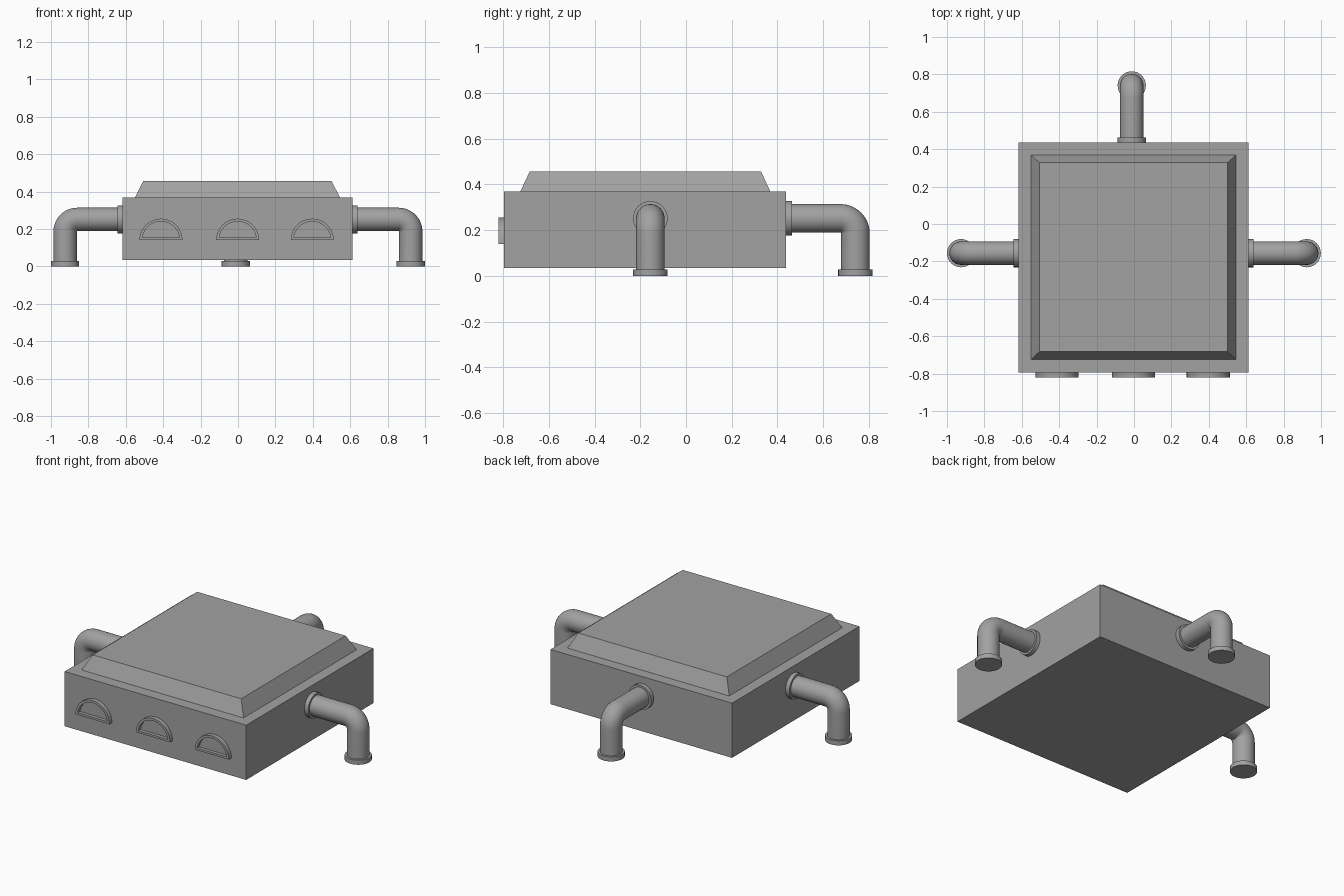
import bpy, bmesh, math
from mathutils import Matrix, Vector

cube = bpy.data.objects.get("Cube")
if cube:
    bpy.data.objects.remove(cube, do_unlink=True)

GREY = (0.36, 0.36, 0.36, 1)
grey = bpy.data.materials.new("plain grey")
grey.use_nodes = True
grey.diffuse_color = GREY
grey.node_tree.nodes["Principled BSDF"].inputs["Base Color"].default_value = GREY


def make(name, bm, matrix=None, smooth=False):
    """Turn a bmesh into a named grey object."""
    if matrix:
        bm.transform(matrix)
    bmesh.ops.recalc_face_normals(bm, faces=bm.faces)
    mesh = bpy.data.meshes.new(name)
    bm.to_mesh(mesh)
    bm.free()
    mesh.materials.append(grey)
    ob = bpy.data.objects.new(name, mesh)
    bpy.context.collection.objects.link(ob)
    if smooth:
        bpy.ops.object.select_all(action='DESELECT')
        ob.select_set(True)
        bpy.context.view_layer.objects.active = ob
        bpy.ops.object.shade_smooth_by_angle(angle=math.radians(35))
    return ob


def loft(bm, rings):
    """Skin a list of point rings and cap both ends."""
    loops = [[bm.verts.new(p) for p in ring] for ring in rings]
    for a, b in zip(loops, loops[1:]):
        for i in range(len(a)):
            j = (i + 1) % len(a)
            bm.faces.new((a[i], a[j], b[j], b[i]))
    bm.faces.new(loops[0][::-1])
    bm.faces.new(loops[-1])


def rectangle(x0, x1, y0, y1, z):
    return [(x0, y0, z), (x1, y0, z), (x1, y1, z), (x0, y1, z)]


# Main box and bevelled lid
bm = bmesh.new()
loft(bm, [rectangle(-0.618, 0.612, -0.795, 0.437, z) for z in (0.033, 0.368)])
make("body", bm)

bm = bmesh.new()
loft(bm, [rectangle(-0.551, 0.545, -0.725, 0.369, 0.368),
          rectangle(-0.506, 0.5, -0.683, 0.328, 0.457)])
make("lid", bm)

# Elbow pipes, built along +x and turned into place
SIDES, PIPE_R, FLANGE_R, BEND, AXIS_Z = 32, 0.0625, 0.0755, 0.065, 0.251


def circle(centre, normal_axis, radius):
    side = Vector((0, 1, 0))
    steps = [2 * math.pi * i / SIDES for i in range(SIDES)]
    return [centre + radius * (math.cos(a) * side + math.sin(a) * normal_axis) for a in steps]


def elbow_pipe(name, wall, reach, matrix):
    up, out = Vector((0, 0, 1)), Vector((1, 0, 0))
    pivot = Vector((reach - BEND, 0, AXIS_Z - BEND))
    rings = [circle(Vector((wall, 0, AXIS_Z)), up, PIPE_R)]
    for i in range(13):
        a = math.pi / 2 * i / 12
        axis = math.cos(a) * up + math.sin(a) * out
        rings.append(circle(pivot + BEND * axis, axis, PIPE_R))
    rings.append(circle(Vector((reach, 0, 0.01)), out, PIPE_R))
    bm = bmesh.new()
    loft(bm, rings)
    make(name + "_pipe", bm, matrix, True)
    # Collar at the wall and foot at the ground
    bm = bmesh.new()
    loft(bm, [circle(Vector((x, 0, AXIS_Z)), up, FLANGE_R) for x in (wall, wall + 0.026)])
    make(name + "_pipe_collar", bm, matrix, True)
    bm = bmesh.new()
    loft(bm, [circle(Vector((reach, 0, z)), out, FLANGE_R) for z in (0, 0.028)])
    make(name + "_pipe_foot", bm, matrix, True)


for name, wall, reach, place, turn in (
        ("left", 0.612, 0.9235, (0, -0.156, 0), 0),
        ("right", 0.618, 0.9245, (0, -0.156, 0), math.pi),
        ("rear", 0.437, 0.741, (-0.012, 0, 0), math.pi / 2)):
    elbow_pipe(name, wall, reach, Matrix.Translation(place) @ Matrix.Rotation(turn, 4, 'Z'))


# Half-round windows: a raised rim around a recessed pane
def half_round(x, y, base, radius, lift=0.0):
    start = math.asin(lift / radius)
    span = math.pi - 2 * start
    return [(x + radius * math.cos(start + span * i / 24), y,
             base + radius * math.sin(start + span * i / 24)) for i in range(25)]


for name, x in (("right", -0.412), ("middle", -0.002), ("left", 0.397)):
    bm = bmesh.new()
    loft(bm, [half_round(x, -0.79, 0.14, 0.115),
              half_round(x, -0.82, 0.14, 0.115),
              half_round(x, -0.82, 0.14, 0.1, 0.013),
              half_round(x, -0.799, 0.14, 0.1, 0.013)])
    make(name + "_window", bm, smooth=True)
